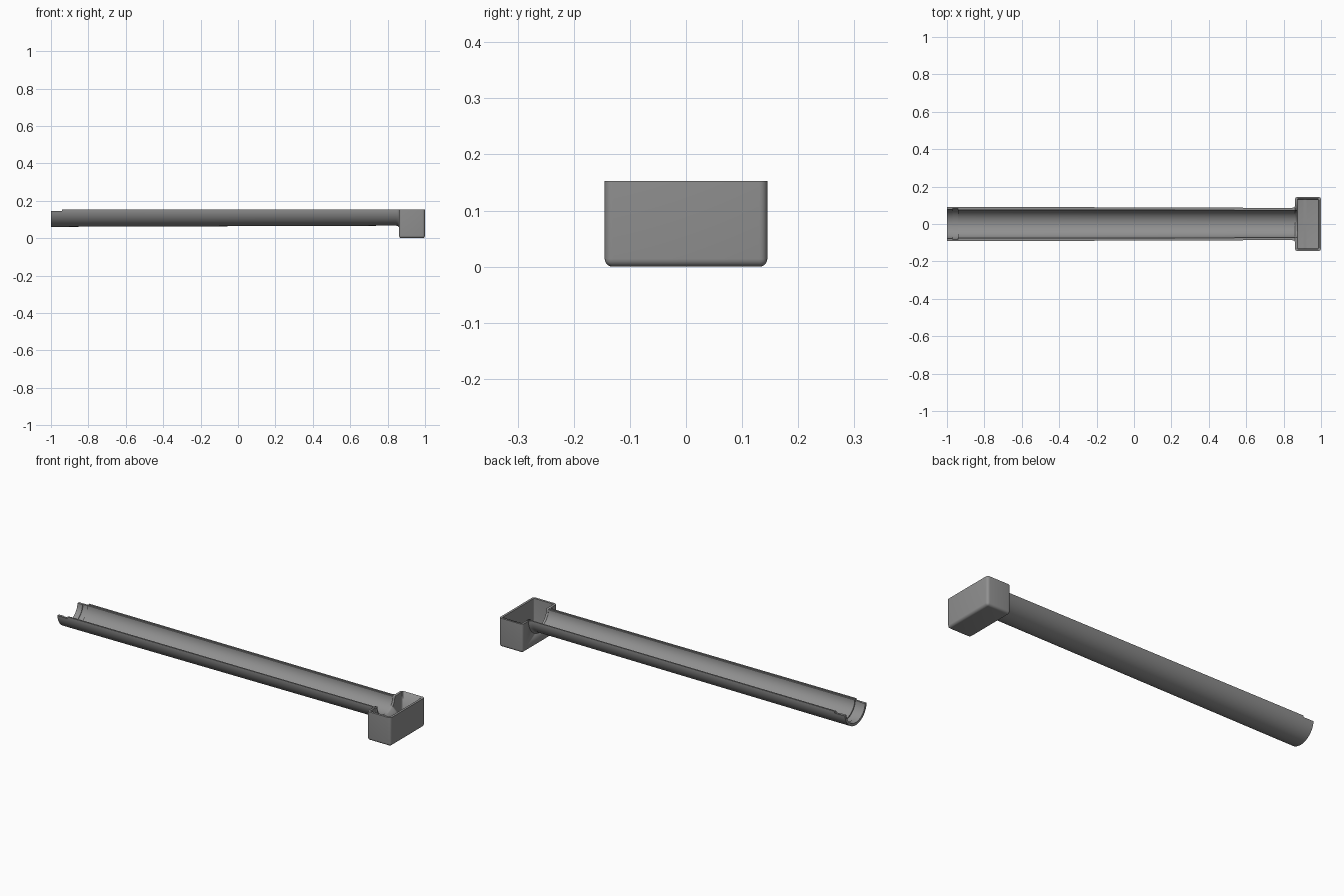
import bpy, bmesh, math

if "Cube" in bpy.data.objects:
    bpy.data.objects.remove(bpy.data.objects["Cube"])

TOP = 0.153          # rim height, also the axis height of the half pipe

grey = bpy.data.materials.new("grey_plastic")
grey.diffuse_color = (0.28, 0.28, 0.28, 1)
grey.use_nodes = True
grey.node_tree.nodes["Principled BSDF"].inputs["Base Color"].default_value = grey.diffuse_color


def finish(name, bm, angle=35):
    bmesh.ops.recalc_face_normals(bm, faces=bm.faces)
    me = bpy.data.meshes.new(name)
    bm.to_mesh(me)
    bm.free()
    ob = bpy.data.objects.new(name, me)
    bpy.context.collection.objects.link(ob)
    me.materials.append(grey)
    bpy.ops.object.select_all(action='DESELECT')
    ob.select_set(True)
    bpy.context.view_layer.objects.active = ob
    bpy.ops.object.shade_smooth_by_angle(angle=math.radians(angle))
    return ob


def half_ring(x, ro, ri, rim, n=32):
    """Closed section of the half pipe, with a small step along the rim."""
    arc = [math.pi * i / n for i in range(n + 1)]
    mid = (ro + ri) / 2
    yz = [(-ro * math.cos(a), TOP - ro * math.sin(a)) for a in arc]
    yz += [(mid, TOP), (mid, TOP - 0.004)]
    yz += [(ri * math.cos(a), TOP - 0.004 - (ri - 0.004) * math.sin(a)) for a in arc]
    yz += [(-mid, TOP - 0.004), (-mid, TOP)]
    return [(x, y, min(z, rim)) for y, z in yz]


def box(bm, x0, x1, y, z0, z1):
    vs = bmesh.ops.create_cube(bm, size=1)["verts"]
    for v in vs:
        v.co = ((x0 + x1) / 2 + v.co.x * (x1 - x0), v.co.y * 2 * y,
                (z0 + z1) / 2 + v.co.z * (z1 - z0))


def round_box(name, x0, x1, y, z0, z1, r):
    """Box with rounded upright and bottom edges."""
    bm = bmesh.new()
    box(bm, x0, x1, y, z0, z1)
    edges = [e for e in bm.edges if min(v.co.z for v in e.verts) < z0 + 0.001]
    bmesh.ops.bevel(bm, geom=edges, offset=r, segments=5, profile=0.5,
                    affect='EDGES')
    return finish(name, bm)


# Half-pipe channel: x, outer radius, inner radius, rim height
stations = [(-1.0, 0.092, 0.078, 0.145), (-0.97, 0.092, 0.078, 0.145),
            (-0.97, 0.092, 0.082, 0.145), (-0.94, 0.092, 0.082, 0.145),
            (-0.94, 0.092, 0.076, TOP), (0.845, 0.086, 0.073, TOP),
            (0.853, 0.088, 0.073, TOP), (0.859, 0.092, 0.073, TOP),
            (0.863, 0.099, 0.073, TOP)]
bm = bmesh.new()
rings = [[bm.verts.new(p) for p in half_ring(*s)] for s in stations]
for a, b in zip(rings, rings[1:]):
    for i in range(len(a)):
        j = (i + 1) % len(a)
        bm.faces.new((a[i], a[j], b[j], b[i]))
bm.faces.new(rings[0])
bm.faces.new(rings[-1])
finish("channel", bm)

# Open end box, hollowed and notched where the channel enters
end_box = round_box("end_box", 0.861, 1.0, 0.145, 0, TOP, 0.014)
cavity = round_box("cavity_cutter", 0.873, 0.988, 0.133, 0.012, TOP + 0.05, 0.006)

bm = bmesh.new()
n = 48
loops = []
for x in (0.84, 0.90):
    loops.append([bm.verts.new((x, 0.073 * math.cos(2 * math.pi * i / n),
                                TOP + 0.073 * math.sin(2 * math.pi * i / n)))
                  for i in range(n)])
for i in range(n):
    j = (i + 1) % n
    bm.faces.new((loops[0][i], loops[0][j], loops[1][j], loops[1][i]))
bm.faces.new(loops[0])
bm.faces.new(loops[1])
notch = finish("notch_cutter", bm)

for cutter in (cavity, notch):
    cutter.hide_render = True
    cutter.hide_set(True)
    mod = end_box.modifiers.new(cutter.name, 'BOOLEAN')
    mod.operation = 'DIFFERENCE'
    mod.solver = 'EXACT'
    mod.object = cutter

# Low rib across the box floor
bm = bmesh.new()
box(bm, 0.907, 0.923, 0.132, 0.010, 0.018)
finish("floor_rib", bm)
